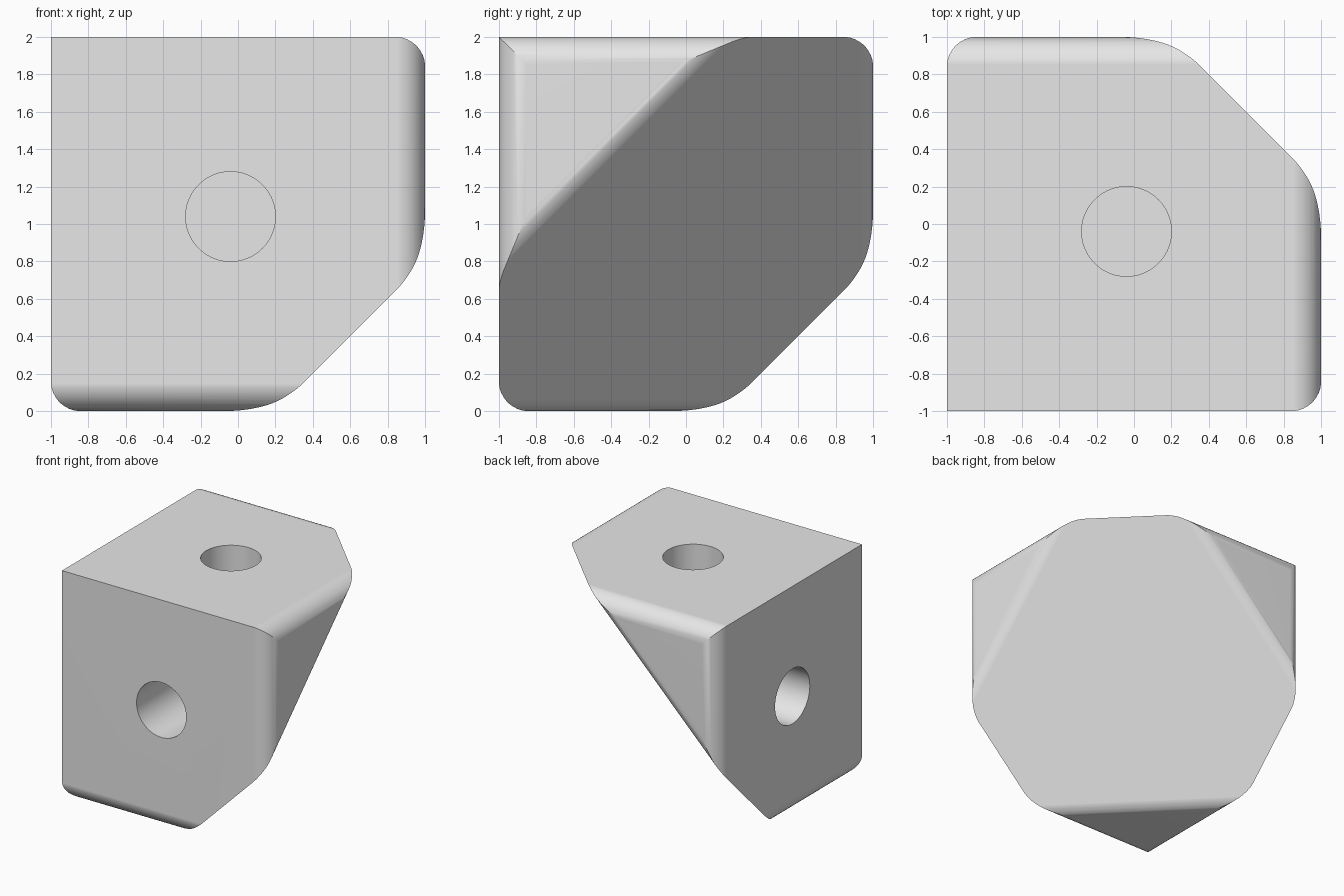
import bpy, bmesh
from math import sin, pi, radians
from mathutils import Vector

if "Cube" in bpy.data.objects:
    bpy.data.objects.remove(bpy.data.objects["Cube"], do_unlink=True)

FILLET, STEPS = 0.16, 10
HOLE_RADIUS, HOLE_DEPTH = 0.24, 0.66
HOLE_CENTRE = Vector((-0.04, -0.04, 1.04))

# Bounding planes: outward normal and offset
front = (Vector((0, -1, 0)), 1)
top = (Vector((0, 0, 1)), 2)
side = (Vector((-1, 0, 0)), 1)
end_x = (Vector((1, 0, 0)), 1)
end_y = (Vector((0, 1, 0)), 1)
end_z = (Vector((0, 0, -1)), 0)
slant = (Vector((1, 1, -1)).normalized(), -0.8 / 3 ** 0.5)


def trim(bm, normal, offset):
    """Cut away everything beyond a plane and cap the cut."""
    cut = bmesh.ops.bisect_plane(
        bm, geom=bm.verts[:] + bm.edges[:] + bm.faces[:], dist=1e-6,
        plane_co=normal * offset, plane_no=normal, clear_outer=True)
    rim = [e for e in cut["geom_cut"]
           if isinstance(e, bmesh.types.BMEdge) and e.is_boundary]
    if rim:
        bmesh.ops.edgeloop_fill(bm, edges=rim)


def round_edge(bm, plane_a, plane_b):
    """Round the edge between two planes with tangent cuts."""
    (na, da), (nb, db) = plane_a, plane_b
    angle = na.angle(nb)
    for i in range(1, STEPS):
        t = i / STEPS
        a = sin((1 - t) * angle) / sin(angle)
        b = sin(t * angle) / sin(angle)
        trim(bm, na * a + nb * b,
             a * (da - FILLET) + b * (db - FILLET) + FILLET)


def make_object(name, bm):
    mesh = bpy.data.meshes.new(name)
    bm.to_mesh(mesh)
    bm.free()
    obj = bpy.data.objects.new(name, mesh)
    bpy.context.collection.objects.link(obj)
    return obj


grey = bpy.data.materials.new("light_grey")
grey.use_nodes = True
grey.diffuse_color = (0.8, 0.8, 0.8, 1)
grey.node_tree.nodes["Principled BSDF"].inputs["Base Color"].default_value = (0.8, 0.8, 0.8, 1)

# Block with a slanted cut and rounded outer edges
bm = bmesh.new()
bmesh.ops.create_cube(bm, size=2)
bmesh.ops.translate(bm, verts=bm.verts, vec=(0, 0, 1))
trim(bm, *slant)
for end, neighbours in ((end_x, (front, top)), (end_y, (top, side)), (end_z, (front, side))):
    for other in neighbours + (slant,):
        round_edge(bm, end, other)
bmesh.ops.remove_doubles(bm, verts=bm.verts, dist=1e-5)
bmesh.ops.recalc_face_normals(bm, faces=bm.faces)
bracket = make_object("corner_bracket", bm)
bracket.data.materials.append(grey)

# Blind round holes in the three square faces
bpy.context.view_layer.objects.active = bracket
bracket.select_set(True)
for label, (normal, offset) in (("front", front), ("top", top), ("side", side)):
    bm = bmesh.new()
    bmesh.ops.create_cone(bm, cap_ends=True, segments=64, radius1=HOLE_RADIUS,
                          radius2=HOLE_RADIUS, depth=HOLE_DEPTH * 2)
    cutter = make_object(label + "_hole_cutter", bm)
    cutter.data.materials.append(grey)
    cutter.rotation_mode = "QUATERNION"
    cutter.rotation_quaternion = normal.to_track_quat("Z", "Y")
    cutter.location = HOLE_CENTRE + normal * (offset - HOLE_CENTRE.dot(normal))
    cutter.hide_render = True
    hole = bracket.modifiers.new(label + "_hole", "BOOLEAN")
    hole.operation = "DIFFERENCE"
    hole.solver = "EXACT"
    hole.object = cutter
    bpy.context.view_layer.update()
    bpy.ops.object.modifier_apply(modifier=hole.name)
    bpy.data.objects.remove(cutter, do_unlink=True)

# Smooth fillets and bores, crisp remaining edges
bpy.ops.object.shade_smooth_by_angle(angle=radians(30))
weighted = bracket.modifiers.new("clean_shading", "WEIGHTED_NORMAL")
weighted.keep_sharp = True
